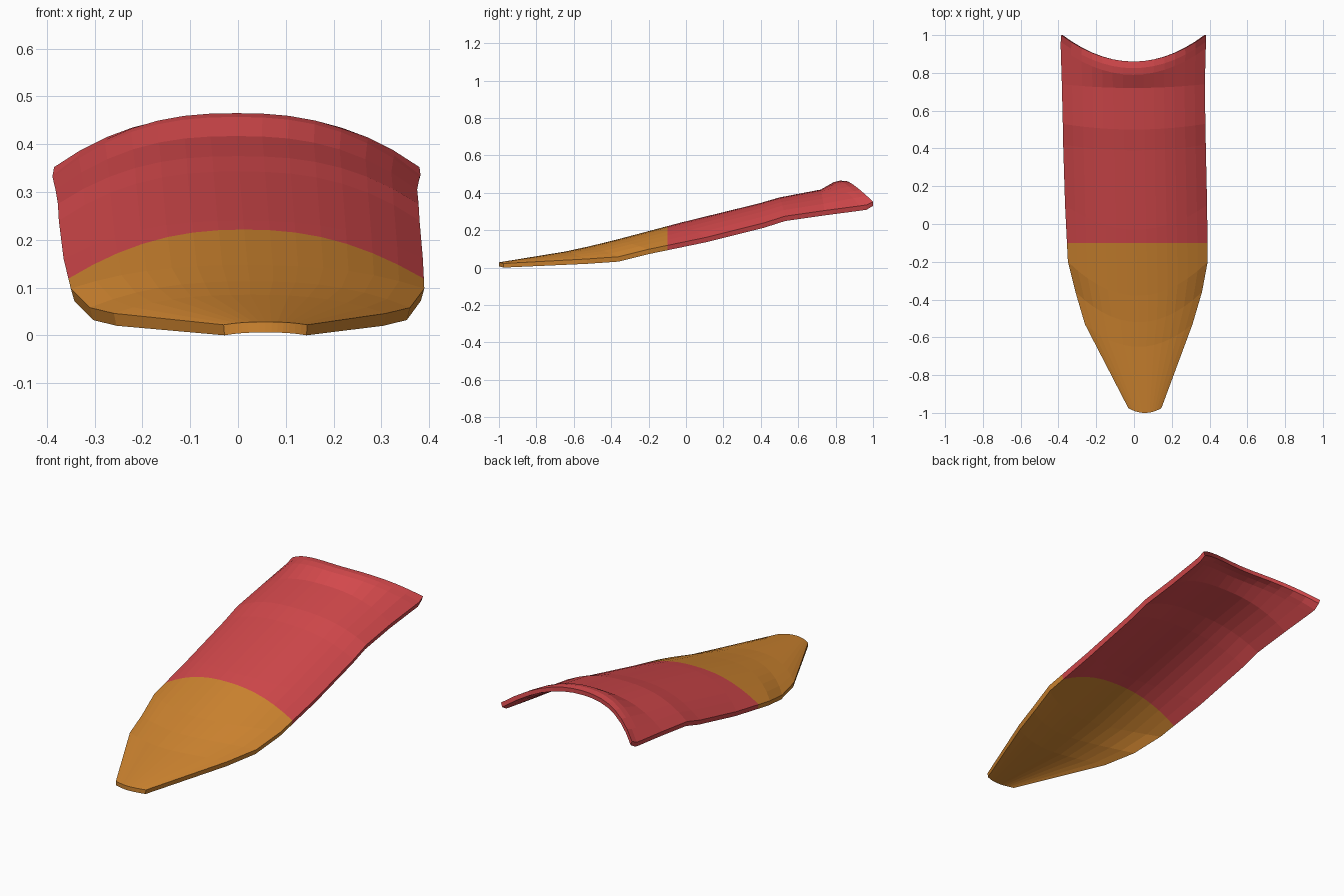
import bpy, bmesh

if "Cube" in bpy.data.objects:
    bpy.data.objects.remove(bpy.data.objects["Cube"])

def material(name, rgb):
    m = bpy.data.materials.new(name)
    m.diffuse_color = (*rgb, 1)
    m.use_nodes = True
    m.node_tree.nodes["Principled BSDF"].inputs["Base Color"].default_value = m.diffuse_color
    return m

red = material("red lacquer", (0.66, 0.066, 0.072))
gold = material("amber tip", (0.64, 0.24, 0.03))

# Arched cross rows, tip to root: left x, right x, centre y, edge y, centre z, edge z
ROWS = [
    (-0.03, 0.145, -1.00, -0.975, 0.028, 0.022),
    (-0.26, 0.31, -0.65, -0.53, 0.085, 0.046),
    (-0.31, 0.36, -0.52, -0.36, 0.113, 0.058),
    (-0.35, 0.39, -0.38, -0.20, 0.147, 0.098),
    (-0.365, 0.387, -0.03, 0.10, 0.240, 0.160),
    (-0.375, 0.380, 0.39, 0.42, 0.343, 0.240),
    (-0.377, 0.378, 0.50, 0.53, 0.375, 0.275),
    (-0.382, 0.375, 0.72, 0.74, 0.417, 0.305),
    (-0.388, 0.380, 0.79, 0.93, 0.457, 0.330),
    (-0.388, 0.382, 0.825, 0.965, 0.465, 0.335),
    (-0.385, 0.380, 0.86, 1.00, 0.462, 0.352),
]
COLS = 14

bm = bmesh.new()

def sheet(under):
    """One curved skin of the nail; the underside sits slightly lower."""
    grid = []
    for k, (xl, xr, yc, ye, zc, ze) in enumerate(ROWS):
        line = []
        drop = 0.022 if k in (0, len(ROWS) - 1) else 0.026
        for i in range(COLS + 1):
            u = 2 * i / COLS - 1
            x = (xl + xr) / 2 + u * (xr - xl) / 2 * (0.98 if under else 1)
            y = yc + (ye - yc) * u * u
            z = zc + (ze - zc) * abs(u) ** 2.5 - (drop if under else 0)
            line.append(bm.verts.new((x, y, max(z, 0))))
        grid.append(line)
    for a, b in zip(grid, grid[1:]):
        for i in range(COLS):
            bm.faces.new((a[i], a[i + 1], b[i + 1], b[i]))
    # border loop, counter-clockwise
    return (grid[0] + [r[-1] for r in grid[1:]] + grid[-1][-2::-1]
            + [r[0] for r in grid[-2:0:-1]])

# Shell: outer skin, inner skin and the rim joining them
top, bottom = sheet(False), sheet(True)
for i in range(len(top)):
    j = (i + 1) % len(top)
    bm.faces.new((top[i], bottom[i], bottom[j], top[j]))
# Straight colour line across the nail
bmesh.ops.bisect_plane(bm, geom=bm.verts[:] + bm.edges[:] + bm.faces[:],
                       plane_co=(0, -0.1, 0), plane_no=(0, 1, 0))
bmesh.ops.recalc_face_normals(bm, faces=bm.faces[:])
for f in bm.faces:
    f.material_index = 1 if f.calc_center_median().y < -0.1 else 0

zmin = min(v.co.z for v in bm.verts)
for v in bm.verts:
    v.co.z -= zmin
mesh = bpy.data.meshes.new("nail_shell")
bm.to_mesh(mesh)
bm.free()
mesh.materials.append(red)
mesh.materials.append(gold)
bpy.context.collection.objects.link(bpy.data.objects.new("nail_shell", mesh))
